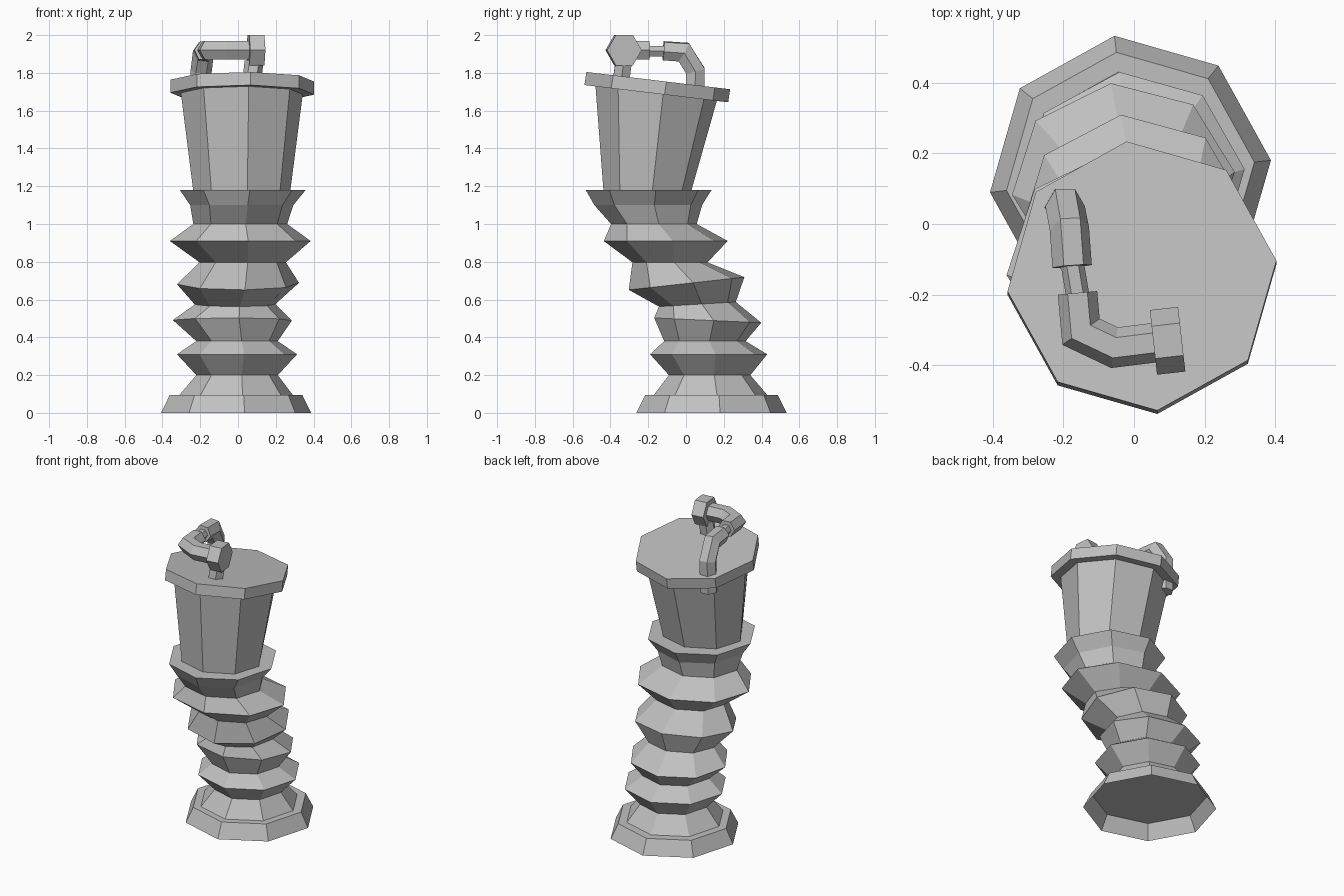
import bpy, bmesh, math
from mathutils import Vector

if "Cube" in bpy.data.objects:
    bpy.data.objects.remove(bpy.data.objects["Cube"])

grey = bpy.data.materials.new("plain_grey")
grey.use_nodes = True
COLOUR = (0.53, 0.53, 0.53, 1)
grey.diffuse_color = COLOUR
grey.node_tree.nodes["Principled BSDF"].inputs["Base Color"].default_value = COLOUR

TURN = math.radians(6.5)


def skin(name, loops, cap_start=True, cap_end=True):
    """Bridge equal-sized loops of points into a flat-shaded tube."""
    bm = bmesh.new()
    rows = [[bm.verts.new(p) for p in loop] for loop in loops]
    n = len(rows[0])
    for a, b in zip(rows, rows[1:]):
        for i in range(n):
            j = (i + 1) % n
            bm.faces.new((a[i], a[j], b[j], b[i]))
    if cap_start:
        bm.faces.new(rows[0][::-1])
    if cap_end:
        bm.faces.new(rows[-1])
    bmesh.ops.recalc_face_normals(bm, faces=bm.faces)
    mesh = bpy.data.meshes.new(name)
    bm.to_mesh(mesh)
    bm.free()
    mesh.materials.append(grey)
    obj = bpy.data.objects.new(name, mesh)
    bpy.context.collection.objects.link(obj)
    return obj


def ring(x, y, z, rx, ry=None, slope=0):
    """Octagon around a centre, its height tilting along y."""
    ry = ry or rx
    points = []
    for i in range(8):
        a = TURN + i * math.pi / 4
        dx, dy = rx * math.cos(a), ry * math.sin(a)
        points.append((x + dx, y + dy, z + slope * dy))
    return points


def pipe(name, path, radius):
    """Hexagonal pipe with mitred corners, flat side up."""
    path = [Vector(p) for p in path]
    dirs = [(b - a).normalized() for a, b in zip(path, path[1:])]
    loops, side = [], None
    for k, p in enumerate(path):
        before, after = dirs[max(k - 1, 0)], dirs[min(k, len(dirs) - 1)]
        t = (before + after).normalized()
        if side is None:
            ref = Vector((0, 0, 1)) if abs(t.z) < 0.9 else Vector((0, 1, 0))
            side = t.cross(ref)
        side = (side - t * side.dot(t)).normalized()
        up = side.cross(t)
        # widen across the bend so that the pipe keeps its thickness
        bend = after - before
        stretch = 1 / max(before.dot(t), 0.5)
        axis = (bend - t * bend.dot(t)).normalized()
        loop = []
        for i in range(6):
            a = i * math.pi / 3
            off = (side * math.cos(a) + up * math.sin(a)) * radius
            loop.append(p + off + axis * off.dot(axis) * (stretch - 1))
        loops.append(loop)
    return skin(name, loops)


# Hollow flared foot, open underneath
skin("base_rim", [ring(-.01, .135, 0, .40), ring(-.01, .135, .095, .353),
                  ring(-.01, .13, .095, .302)], False, False)

# Folded bellows body leaning forward, ending in a flared collar
skin("bellows", [
    ring(-.01, .13, .095, .302),
    ring(-.005, .125, .2, .217),
    ring(-.005, .12, .31, .32, .312),
    ring(-.005, .10, .38, .217),
    ring(-.03, .115, .49, .317, .285, -.045),
    ring(-.015, .06, .575, .215, .205, .06),
    ring(0, .003, .685, .325, .308, .11),
    ring(.025, -.085, .797, .23, .20),
    ring(.012, -.107, .91, .375, .33),
    ring(.012, -.17, 1.0, .25, .228),
    ring(.02, -.2, 1.1, .275, .287),
    ring(.025, -.198, 1.18, .335),
])

# Tapered cup and tilted lid
skin("cup", [ring(.02, -.205, 1.17, .258, .233), ring(.02, -.157, 1.70, .326, .325, -.12)])
skin("lid", [ring(.0225, -.157, 1.69, .383, .383, -.12),
             ring(.0225, -.147, 1.759, .383, .383, -.12)])

# Bent spout on the lid
pipe("spout_back", [(-.20, .045, 1.61), (-.195, .05, 1.81),
                    (-.183, -.012, 1.91), (-.175, -.12, 1.917)], .056)
pipe("spout_link", [(-.175, -.11, 1.915), (-.158, -.21, 1.915)], .033)
pipe("spout_elbow", [(-.16, -.195, 1.92), (-.15, -.305, 1.92),
                     (-.055, -.35, 1.92), (.065, -.335, 1.92)], .056)

# Hexagonal nut on its stem
pipe("nut", [(.055, -.335, 1.92), (.135, -.326, 1.92)], .092)
pipe("nut_stem", [(.072, -.345, 1.75), (.085, -.33, 1.86)], .05)
